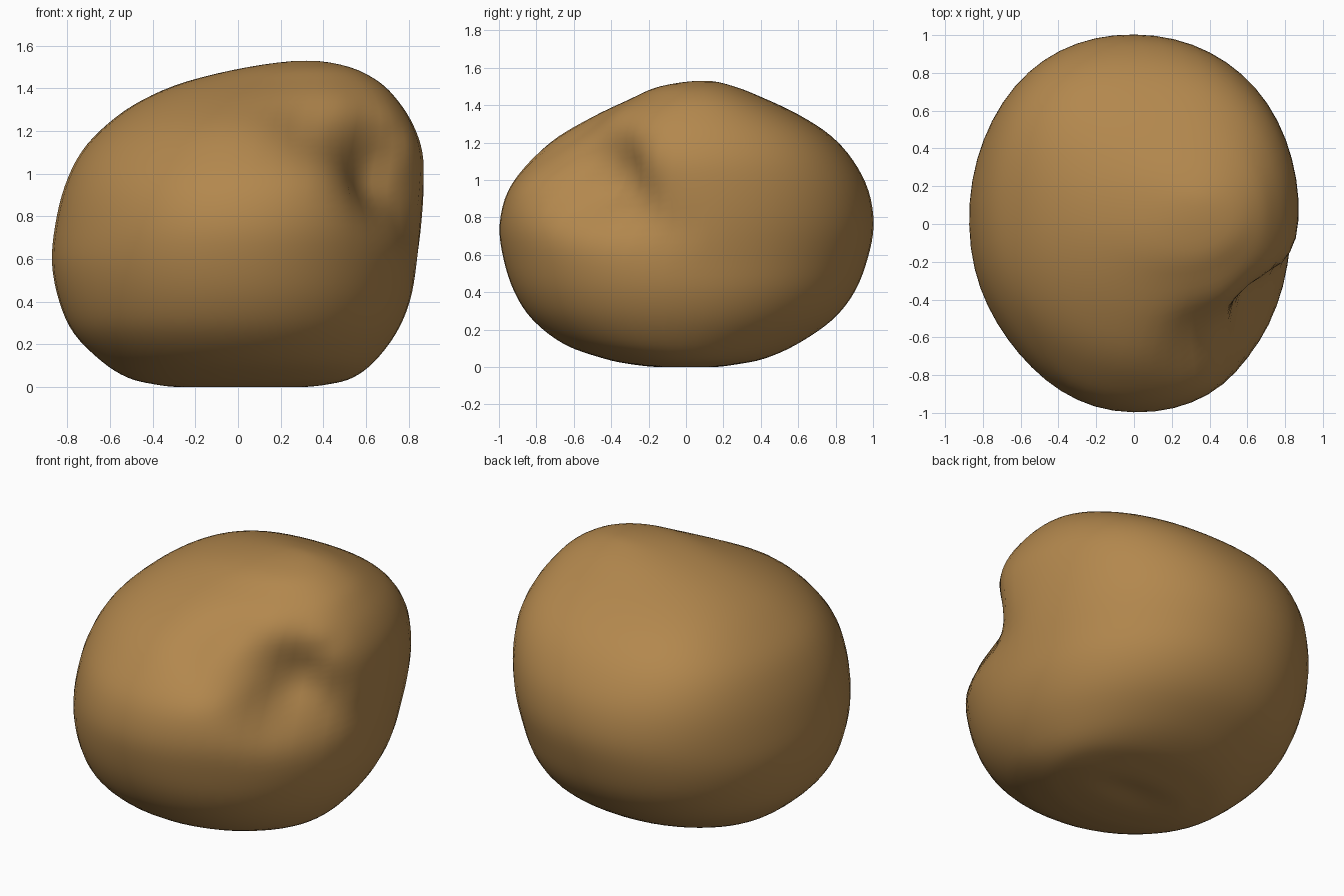
import bpy, bmesh, math
from mathutils import Vector

if "Cube" in bpy.data.objects:
    bpy.data.objects.remove(bpy.data.objects["Cube"], do_unlink=True)

SIDES = 56
STEPS = 4

# Body outline: height, then right, left, front and back extents
levels = [
    (.012, .02, .02, 0, 0),
    (0, -.26, .28, -.14, .14),
    (.014, -.4, .43, -.29, .27),
    (.045, -.52, .54, -.44, .42),
    (.12, -.64, .64, -.65, .59),
    (.25, -.77, .74, -.82, .78),
    (.4, -.84, .805, -.92, .9),
    (.58, -.875, .84, -.98, .97),
    (.76, -.86, .865, -1, 1),
    (.94, -.815, .875, -.955, .97),
    (1.1, -.735, .865, -.84, .885),
    (1.23, -.61, .82, -.7, .765),
    (1.34, -.45, .75, -.51, .6),
    (1.43, -.24, .66, -.31, .42),
    (1.5, .05, .52, -.14, .25),
    (1.53, .32, .32, .09, .09),
]


def mirrored(level):
    z, x0, x1, y0, y1 = level
    return (z, x1, x0, y1, y0)


def spline(a, b, c, d, t):
    return b + t / 2 * (c - a + t * (2 * a - 5 * b + 4 * c - d + t * (3 * (b - c) + d - a)))


def smooth_levels():
    """Interpolate the outline, passing evenly over both poles."""
    pts = [mirrored(levels[1])] + levels + [mirrored(levels[-2])]
    out = []
    for i in range(len(pts) - 3):
        for s in range(STEPS):
            out.append([spline(*v, s / STEPS) for v in zip(*pts[i:i + 4])])
    return out + [list(levels[-1])]


# Gentle swellings and flattenings: centre, radius, outward amount
swells = [
    (Vector((-.45, .65, 1.15)), .4, .05),
    (Vector((-.6, -.65, .75)), .45, -.04),
    (Vector((.55, .6, 1.1)), .4, .02),
]
MIDDLE = Vector((0, 0, .7))

# Diagonal crease between the upper lobe and the front lobe: point, depth, radius
crease = [
    (Vector((.4, -.63, 1.17)), .12, .23),
    (Vector((.7, -.55, .99)), .28, .26),
    (Vector((.87, -.2, .76)), .07, .2),
]
INWARD = Vector((-.48, .87, -.08)).normalized()


def swell(p):
    outward = (p - MIDDLE).normalized()
    return p + outward * sum(amount * math.exp(-((p - c).length / r) ** 2)
                             for c, r, amount in swells)


def dent(p):
    """Inward push that depends on the distance from the crease."""
    best = 0
    for (a, da, ra), (b, db, rb) in zip(crease, crease[1:]):
        ab = b - a
        t = max(0, min(1, (p - a).dot(ab) / ab.length_squared))
        away = p - (a + ab * t)
        # The slope is wider above the crease than below it
        radius = (ra + (rb - ra) * t) * (1 + .2 * away.normalized().z)
        depth = da + (db - da) * t
        best = max(best, depth * math.exp(-(away.length / radius) ** 2))
    return INWARD * best


def ring_point(level, angle):
    z, x0, x1, y0, y1 = level
    c, s = math.cos(angle), math.sin(angle)
    power = 2 / 2.1
    x = (x0 + x1) / 2 + (x1 - x0) / 2 * math.copysign(abs(c) ** power, c)
    y = (y0 + y1) / 2 + (y1 - y0) / 2 * math.copysign(abs(s) ** power, s)
    p = Vector((x, y, z))
    return swell(p) + dent(p)


# Loft the rings into one closed body
bm = bmesh.new()
outline = smooth_levels()
bottom = bm.verts.new((outline[0][1], outline[0][3], outline[0][0]))
top = bm.verts.new((outline[-1][1], outline[-1][3], outline[-1][0]))
rings = [[bm.verts.new(ring_point(lv, math.tau * k / SIDES)) for k in range(SIDES)]
         for lv in outline[1:-1]]
for k in range(SIDES):
    n = (k + 1) % SIDES
    bm.faces.new((bottom, rings[0][n], rings[0][k]))
    bm.faces.new((top, rings[-1][k], rings[-1][n]))
    for lo, hi in zip(rings, rings[1:]):
        bm.faces.new((lo[k], lo[n], hi[n], hi[k]))
bmesh.ops.recalc_face_normals(bm, faces=bm.faces)

mesh = bpy.data.meshes.new("lumpy_body")
bm.to_mesh(mesh)
bm.free()
body = bpy.data.objects.new("lumpy_body", mesh)
bpy.context.collection.objects.link(body)
for poly in mesh.polygons:
    poly.use_smooth = True

# Warm tan skin
skin = bpy.data.materials.new("tan_skin")
skin.use_nodes = True
colour = (.45, .245, .075, 1)
skin.diffuse_color = colour
skin.node_tree.nodes["Principled BSDF"].inputs["Base Color"].default_value = colour
mesh.materials.append(skin)
